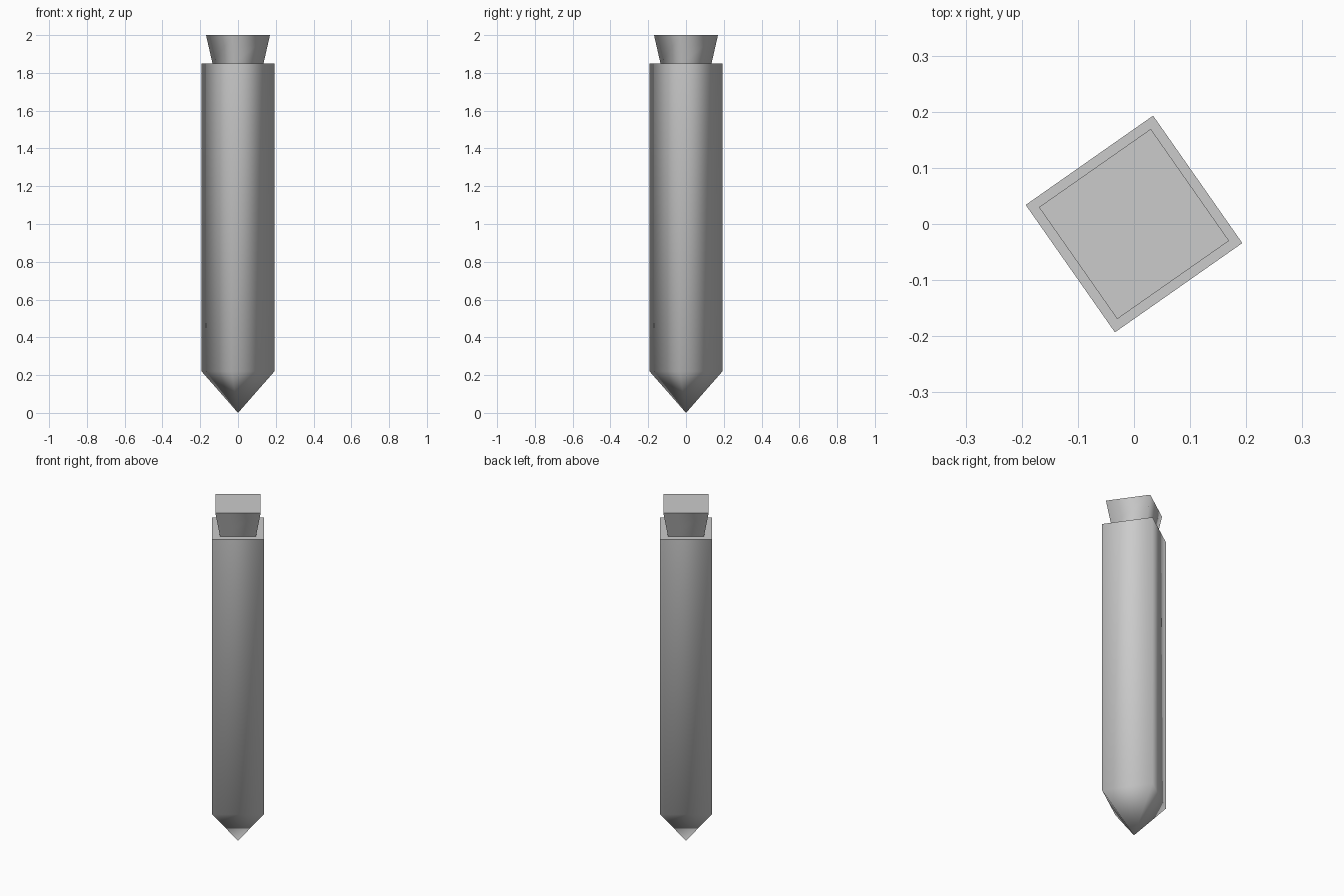
import bpy, bmesh
from math import cos, sin, pi, radians

cube = bpy.data.objects.get("Cube")
if cube:
    bpy.data.objects.remove(cube, do_unlink=True)

TURN = radians(-10)  # heading of the first corner

grey = bpy.data.materials.new("plain grey")
grey.use_nodes = True
colour = (0.6, 0.6, 0.6, 1)
grey.diffuse_color = colour
grey.node_tree.nodes["Principled BSDF"].inputs["Base Color"].default_value = colour


def ring(bm, radius, z):
    """Four corners of a turned square."""
    return [bm.verts.new((radius * cos(TURN + i * pi / 2),
                          radius * sin(TURN + i * pi / 2), z)) for i in range(4)]


def square_post(name, bottom, top, tip=None):
    """Square post with softly shaded sides, crisp flat ends, optional point."""
    bm = bmesh.new()
    low, high = ring(bm, *bottom), ring(bm, *top)
    ends = [bm.faces.new(high)]
    if tip is None:
        ends.append(bm.faces.new(low[::-1]))
    else:
        apex = bm.verts.new((0, 0, tip))
    for i in range(4):
        j = (i + 1) % 4
        bm.faces.new((low[i], low[j], high[j], high[i]))
        if tip is not None:
            bm.faces.new((apex, low[j], low[i]))
    for face in bm.faces:
        face.smooth = True
    for face in ends:
        for edge in face.edges:
            edge.smooth = False
    bmesh.ops.recalc_face_normals(bm, faces=bm.faces)
    mesh = bpy.data.meshes.new(name)
    bm.to_mesh(mesh)
    bm.free()
    mesh.materials.append(grey)
    obj = bpy.data.objects.new(name, mesh)
    bpy.context.collection.objects.link(obj)
    return obj


# Pointed shaft, then the flared block on top
square_post("pointed_shaft", (0.196, 0.22), (0.196, 1.85), tip=0.0)
square_post("flared_cap", (0.137, 1.85), (0.172, 2.0))
